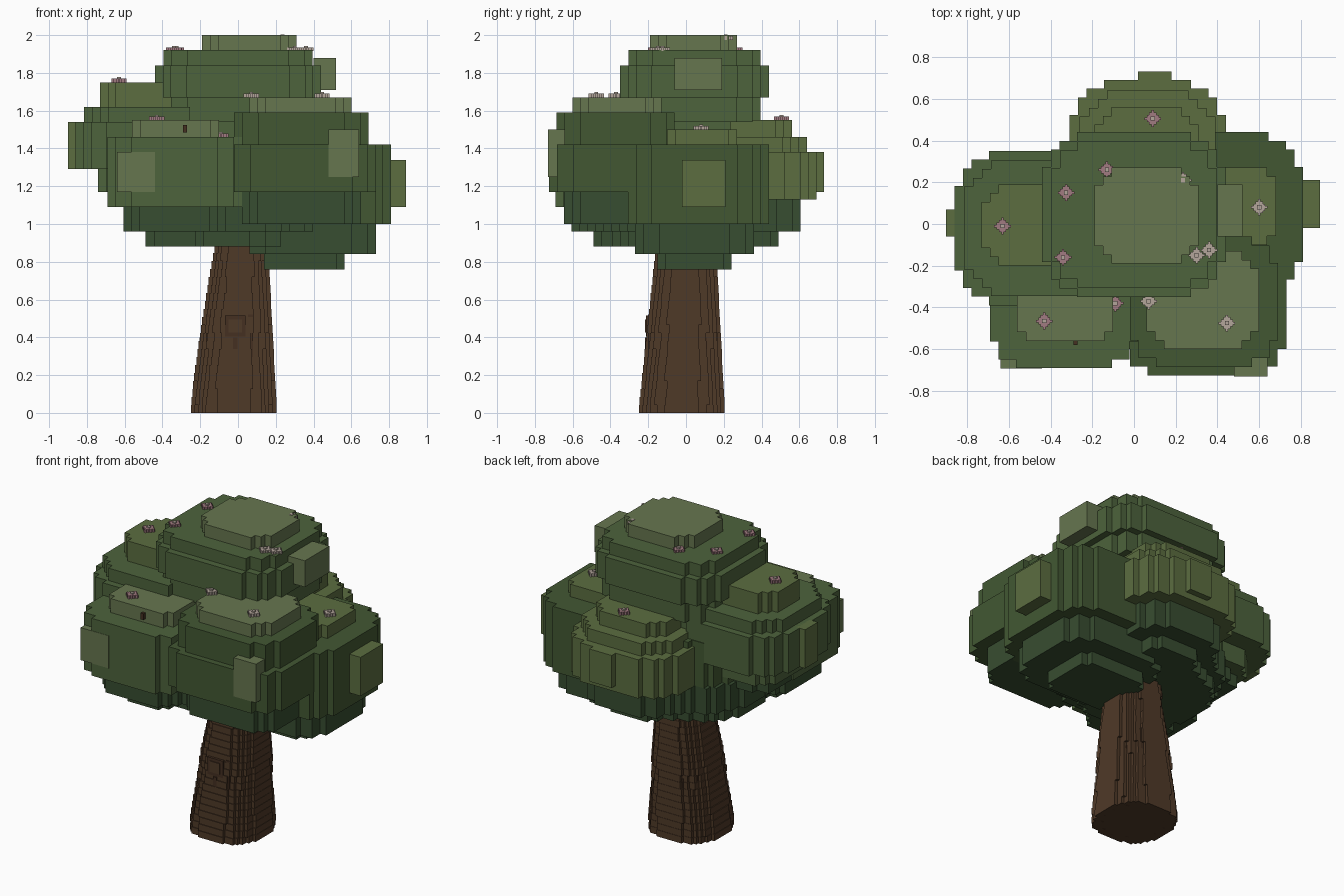
import bpy, bmesh, math

if "Cube" in bpy.data.objects:
    bpy.data.objects.remove(bpy.data.objects["Cube"])


def lin(c):
    return tuple((v / 255) ** 2.2 for v in c) + (1,)


def mat(name, rgb):
    m = bpy.data.materials.new(name)
    m.diffuse_color = lin(rgb)
    m.use_nodes = True
    m.node_tree.nodes["Principled BSDF"].inputs["Base Color"].default_value = m.diffuse_color
    return m


MATS = [mat("leaf_shade", (58, 78, 52)), mat("leaf_dark", (68, 88, 54)),
        mat("leaf_mid", (78, 99, 62)), mat("leaf_olive", (92, 109, 66)),
        mat("leaf_light", (102, 117, 80)), mat("bark", (80, 60, 44)),
        mat("bark_dark", (70, 51, 38)), mat("petal", (178, 164, 154)),
        mat("petal_pink", (160, 122, 128))]
SHADE, DARK, MID, OLIVE, LIGHT, BARK, BARK_DARK, PETAL, PINK = range(9)


def outline(x0, x1, y0, y1, p, v):
    """Stair-stepped superellipse, drawn on a voxel grid of size v."""
    n = max(2, round((x1 - x0) / v))
    b, cy, w = (y1 - y0) / 2, (y0 + y1) / 2, (x1 - x0) / n
    chain, last = [], None
    for i in range(n):
        u = abs((i + .5) / n * 2 - 1)
        h = b * (1 - u ** p) ** (1 / p)
        h = max(v / 2, b - round((b - h) / v) * v)
        if h != last:
            if last is not None:
                chain.append((x0 + i * w, last))
            chain.append((x0 + i * w, h))
            last = h
    chain.append((x1, last))
    return [(x, cy - h) for x, h in chain] + [(x, cy + h) for x, h in reversed(chain)]


def prism(bm, pts, z0, z1, m):
    lo = [bm.verts.new((x, y, z0)) for x, y in pts]
    hi = [bm.verts.new((x, y, z1)) for x, y in pts]
    faces = [bm.faces.new(lo[::-1]), bm.faces.new(hi)]
    for i in range(len(pts)):
        j = (i + 1) % len(pts)
        faces.append(bm.faces.new((lo[i], lo[j], hi[j], hi[i])))
    for f in faces:
        f.material_index = m


def box(bm, x0, x1, y0, y1, z0, z1, m):
    prism(bm, [(x0, y0), (x1, y0), (x1, y1), (x0, y1)], z0, z1, m)


def finish(bm, name):
    me = bpy.data.meshes.new(name)
    bm.to_mesh(me)
    bm.free()
    for m in MATS:
        me.materials.append(m)
    bpy.context.collection.objects.link(bpy.data.objects.new(name, me))


def clump(name, rect, p, tiers, main, light=None, cap=None, bump=None):
    """Foliage clump: tiers (z0, z1, inset, x shift), a light cap and a side bump."""
    bm = bmesh.new()
    x0, x1, y0, y1 = rect
    for z0, z1, s, dx in tiers:
        prism(bm, outline(x0 + s + dx, x1 - s + dx, y0 + s, y1 - s, p, .042), z0, z1,
              SHADE if z1 < 1.2 else main)
    if cap:
        prism(bm, outline(*cap[:4], p, .042), cap[4], cap[5], light)
        box(bm, *bump, light)
    finish(bm, name)


# Round foliage core around the top of the trunk
clump("core_foliage", (-.50, .50, -.48, .48), 2,
      [(.88, .96, .09, -.06), (.96, 1.13, 0, -.02), (1.13, 1.42, 0, 0)], DARK)

# Outer foliage clumps
clump("top_foliage", (-.44, .44, -.35, .44), 3.8,
      [(1.42, 1.54, .12, 0), (1.54, 1.67, .045, 0), (1.67, 1.84, 0, 0), (1.84, 1.92, .045, 0)],
      MID, LIGHT, (-.19, .31, -.19, .27, 1.92, 2.0), (.40, .52, -.06, .19, 1.71, 1.88))
clump("front_right_foliage", (-.06, .73, -.725, -.02), 3.8,
      [(1.0, 1.17, .08, 0), (1.17, 1.42, 0, 0), (1.42, 1.59, .04, 0)],
      DARK, LIGHT, (.06, .60, -.60, -.13, 1.59, 1.67), (.48, .64, -.73, -.55, 1.25, 1.5))
clump("right_foliage", (-.06, .81, -.35, .44), 3.8,
      [(.76, .84, .20, -.045), (.84, 1.0, .08, 0), (1.0, 1.42, 0, 0)],
      DARK, OLIVE, (.18, .68, -.10, .27, 1.42, 1.5), (.70, .89, -.02, .21, 1.09, 1.34))
clump("front_left_foliage", (-.69, .02, -.69, .02), 3.8,
      [(.88, .96, .20, 0), (.96, 1.09, .085, 0), (1.09, 1.46, 0, 0)],
      MID, LIGHT, (-.56, -.10, -.56, -.10, 1.46, 1.55), (-.64, -.44, -.692, -.5, 1.17, 1.38))
clump("left_foliage", (-.86, -.08, -.39, .35), 3.2,
      [(1.09, 1.17, .18, 0), (1.17, 1.29, .12, 0), (1.29, 1.54, 0, 0), (1.54, 1.62, .045, 0)],
      MID, OLIVE, (-.73, -.24, -.20, .19, 1.62, 1.75), (-.90, -.75, -.06, .07, 1.29, 1.54))
clump("back_foliage", (-.31, .44, -.05, .69), 2.9,
      [(.88, .96, .20, 0), (.96, 1.13, .085, 0), (1.13, 1.38, 0, 0), (1.38, 1.46, .05, 0)],
      OLIVE, OLIVE, (-.19, .31, .10, .56, 1.46, 1.55), (.02, .18, .60, .73, 1.17, 1.38))

# Trunk: thin stepped slices that taper and lean slightly
bm = bmesh.new()
N, TOP = 26, 1.1
for i in range(N):
    z0, z1 = TOP * i / N, TOP * (i + 1) / N
    t = min(z0 / .85, 1)
    left, front, right = -.25 + .125 * t ** 1.2, -.25 + .09 * t, .205 - .045 * t
    prism(bm, outline(left, right, front, right, 2.5, .0195), z0, z1, BARK)
# Bark ridges
for k in range(14):
    a = k * math.tau / 14 + .2
    x, y = -.01 + .185 * math.cos(a), -.015 + .19 * math.sin(a)
    box(bm, x - .012, x + .012, y - .012, y + .012, 0, .28 + .12 * (k % 3), BARK_DARK)
finish(bm, "trunk")

# Knot on the trunk front
bm = bmesh.new()
for r, d, m in ((.055, 0, BARK_DARK), (.035, .005, BARK)):
    prism(bm, outline(-.015 - r, -.015 + r, -.212 - d, -.17, 6, .015), .46 - r, .46 + r, m)
finish(bm, "trunk_knot")

# Twig stub
bm = bmesh.new()
box(bm, -.29, -.27, -.58, -.54, 1.485, 1.525, BARK_DARK)
finish(bm, "twig")

# Blossoms
BLOSSOMS = [(-.63, -.01, 1.75), (-.34, -.16, 1.915), (-.325, .15, 1.915), (-.13, .26, 1.915),
            (.235, .21, 1.975), (.30, -.15, 1.915), (.36, -.125, 1.915), (.60, .08, 1.5),
            (.09, .505, 1.55), (-.43, -.465, 1.55), (.07, -.37, 1.67), (-.09, -.38, 1.46),
            (.445, -.475, 1.67)]
for i, (x, y, z) in enumerate(BLOSSOMS):
    bm = bmesh.new()
    m = PINK if x < 0 or i == 8 else PETAL
    prism(bm, outline(x - .04, x + .04, y - .04, y + .04, 1.15, .0115), z, z + .02, m)
    box(bm, x - .01, x + .01, y - .01, y + .01, z, z + .028, PETAL)
    finish(bm, f"blossom_{i + 1}")
